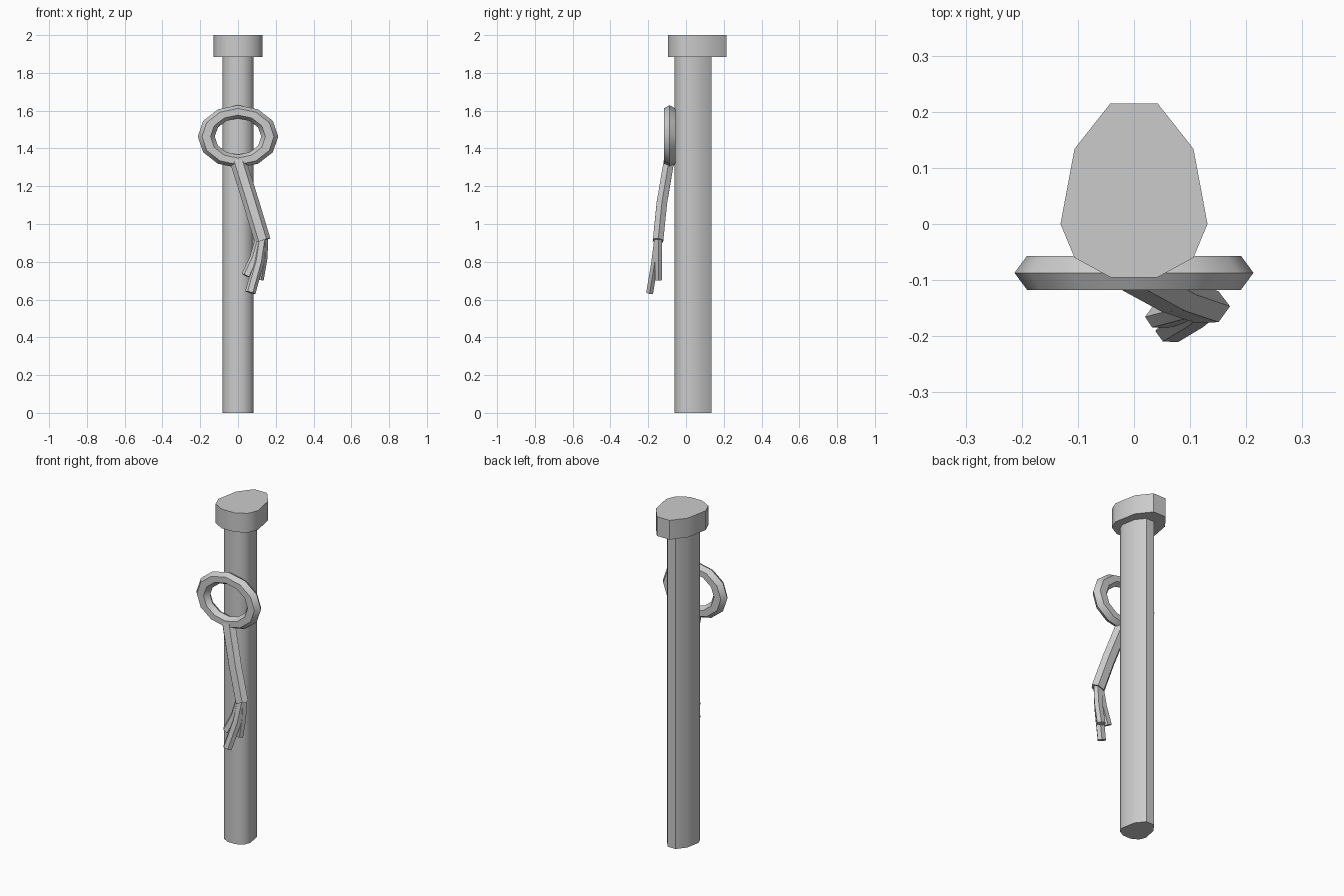
import bpy, bmesh, math
from mathutils import Vector

cube = bpy.data.objects.get("Cube")
if cube:
    bpy.data.objects.remove(cube)

grey = bpy.data.materials.new("plain grey")
grey.use_nodes = True
colour = (0.6, 0.6, 0.6, 1)
grey.diffuse_color = colour
grey.node_tree.nodes["Principled BSDF"].inputs["Base Color"].default_value = colour


def loft(name, rings):
    """Skin a list of matching point loops and cap both ends."""
    bm = bmesh.new()
    loops = [[bm.verts.new(p) for p in ring] for ring in rings]
    n = len(loops[0])
    for a, b in zip(loops, loops[1:]):
        for i in range(n):
            j = (i + 1) % n
            bm.faces.new((a[i], a[j], b[j], b[i]))
    bm.faces.new(loops[0][::-1])
    bm.faces.new(loops[-1])
    bmesh.ops.recalc_face_normals(bm, faces=bm.faces)
    mesh = bpy.data.meshes.new(name)
    bm.to_mesh(mesh)
    bm.free()
    obj = bpy.data.objects.new(name, mesh)
    bpy.context.collection.objects.link(obj)
    finish(obj)


def finish(obj):
    obj.data.materials.append(grey)
    bpy.ops.object.select_all(action='DESELECT')
    obj.select_set(True)
    bpy.context.view_layer.objects.active = obj
    bpy.ops.object.shade_smooth_by_angle(angle=math.radians(40))


def hex_rod(name, path, rx, ry):
    """Sweep a flattened hexagon along a path."""
    path = [Vector(p) for p in path]
    rings = []
    for i, p in enumerate(path):
        t = (path[min(i + 1, len(path) - 1)] - path[max(i - 1, 0)]).normalized()
        u = (Vector((1, 0, 0)) - t * t.x).normalized()
        v = t.cross(u)
        rings.append([p + u * rx * math.cos(k * math.pi / 3)
                      + v * ry * math.sin(k * math.pi / 3) for k in range(6)])
    loft(name, rings)


# Egg-shaped outline shared by shaft and cap
half = [(0.042, -0.095), (0.106, -0.06), (0.131, 0), (0.106, 0.134), (0.042, 0.215)]
outline = half + [(-x, y) for x, y in reversed(half)]


def egg_prism(name, scale, z0, z1):
    loft(name, [[(x * scale, y * scale, z) for x, y in outline] for z in (z0, z1)])


egg_prism("shaft", 0.63, 0, 1.885)
egg_prism("cap", 1, 1.885, 2)

# Oval ring against the front of the shaft
bpy.ops.mesh.primitive_torus_add(major_segments=12, minor_segments=6,
                                 major_radius=0.168, minor_radius=0.045,
                                 location=(0, -0.087, 1.463),
                                 rotation=(math.pi / 2, 0, 0))
ring = bpy.context.object
ring.name = "ring"
ring.scale = (1, 0.78, 0.78)
finish(ring)

# Hanging cord with a splayed tassel
hex_rod("cord", [(0, -0.09, 1.335), (0.07, -0.128, 1.11), (0.13, -0.148, 0.912)], 0.043, 0.032)
strands = {
    "front_strand": [(0.128, -0.15, 0.92), (0.11, -0.165, 0.8), (0.065, -0.192, 0.637)],
    "right_strand": [(0.118, -0.148, 0.92), (0.09, -0.155, 0.82), (0.045, -0.167, 0.725)],
    "left_strand": [(0.132, -0.146, 0.92), (0.128, -0.146, 0.82), (0.108, -0.146, 0.705)],
}
for name, path in strands.items():
    hex_rod(name, path, 0.028, 0.021)
